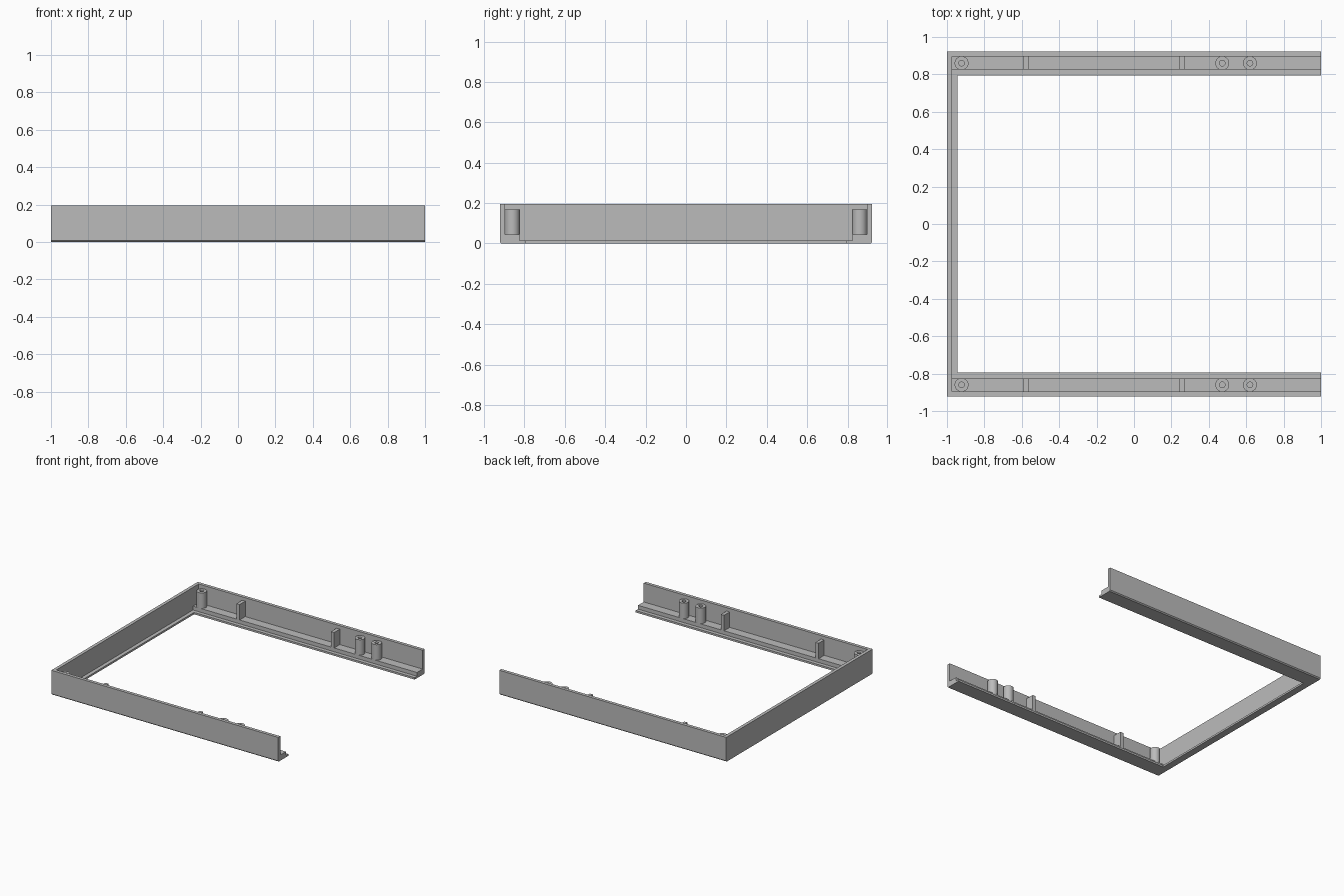
import bpy
import bmesh
import math

cube = bpy.data.objects.get("Cube")
if cube:
    bpy.data.objects.remove(cube, do_unlink=True)

grey = bpy.data.materials.new("light_grey")
grey.use_nodes = True
COLOUR = (0.5, 0.5, 0.5, 1)
grey.diffuse_color = COLOUR
grey.node_tree.nodes["Principled BSDF"].inputs["Base Color"].default_value = COLOUR

# Shared dimensions
HALF_Y, HEIGHT = 0.922, 0.195
WALL_Y, LEDGE_Y, LIP_Y = 0.896, 0.825, 0.795
WALL_X, LIP_X = -0.974, -0.944
LIP_Z, LEDGE_Z, POST_Z = 0.015, 0.045, 0.168
CHAMFER = 0.008


def finish(bm, name):
    bmesh.ops.recalc_face_normals(bm, faces=bm.faces)
    mesh = bpy.data.meshes.new(name)
    bm.to_mesh(mesh)
    bm.free()
    mesh.materials.append(grey)
    obj = bpy.data.objects.new(name, mesh)
    bpy.context.collection.objects.link(obj)
    return obj


def extrude_x(name, profile, x0, x1):
    """Solid with a (y, z) cross-section running along x."""
    bm = bmesh.new()
    face = bm.faces.new([bm.verts.new((x0, y, z)) for y, z in profile])
    new = bmesh.ops.extrude_face_region(bm, geom=[face])["geom"]
    bmesh.ops.translate(bm, vec=(x1 - x0, 0, 0),
                        verts=[v for v in new if isinstance(v, bmesh.types.BMVert)])
    return finish(bm, name)


def box(name, x0, x1, y0, y1, z0, z1):
    return extrude_x(name, [(y0, z0), (y1, z0), (y1, z1), (y0, z1)], x0, x1)


def post(name, x, y):
    """Hollow screw post turned from a half profile."""
    outer, inner = 0.037, 0.015
    bm = bmesh.new()
    points = [(outer, LEDGE_Z), (outer, POST_Z), (inner, POST_Z), (inner, LEDGE_Z)]
    verts = [bm.verts.new((r, 0, z)) for r, z in points]
    edges = [bm.edges.new(pair) for pair in zip(verts, verts[1:])]
    bmesh.ops.spin(bm, geom=verts + edges, cent=(0, 0, 0), axis=(0, 0, 1),
                   angle=math.tau, steps=32, use_merge=True)
    bmesh.ops.remove_doubles(bm, verts=bm.verts, dist=0.0001)
    obj = finish(bm, name)
    obj.location = (x, y, 0)
    bpy.ops.object.select_all(action="DESELECT")
    obj.select_set(True)
    bpy.context.view_layer.objects.active = obj
    bpy.ops.object.shade_smooth_by_angle(angle=math.radians(35))


# End wall with chamfered lower corners, and its inner lip
inset = HALF_Y - CHAMFER
extrude_x("end_wall", [(-inset, 0), (inset, 0), (HALF_Y, CHAMFER), (HALF_Y, HEIGHT),
                       (-HALF_Y, HEIGHT), (-HALF_Y, CHAMFER)], -1, WALL_X)
box("end_lip", WALL_X, LIP_X, -LIP_Y, LIP_Y, 0, LIP_Z)

# Stepped side rails with their posts and ribs, mirrored front to back
rail = [(LIP_Y, 0), (inset, 0), (HALF_Y, CHAMFER), (HALF_Y, HEIGHT), (WALL_Y, HEIGHT),
        (WALL_Y, LEDGE_Z), (LEDGE_Y, LEDGE_Z), (LEDGE_Y, LIP_Z), (LIP_Y, LIP_Z)]
for side, label in ((-1, "front"), (1, "back")):
    extrude_x(label + "_rail", [(side * y, z) for y, z in rail], WALL_X, 1)
    for i, x in enumerate((-0.922, 0.472, 0.62)):
        post(f"{label}_post_{i + 1}", x, side * 0.86)
    for i, x in enumerate((-0.577, 0.256)):
        box(f"{label}_rib_{i + 1}", x - 0.014, x + 0.014,
            side * LEDGE_Y, side * WALL_Y, LEDGE_Z, POST_Z)
